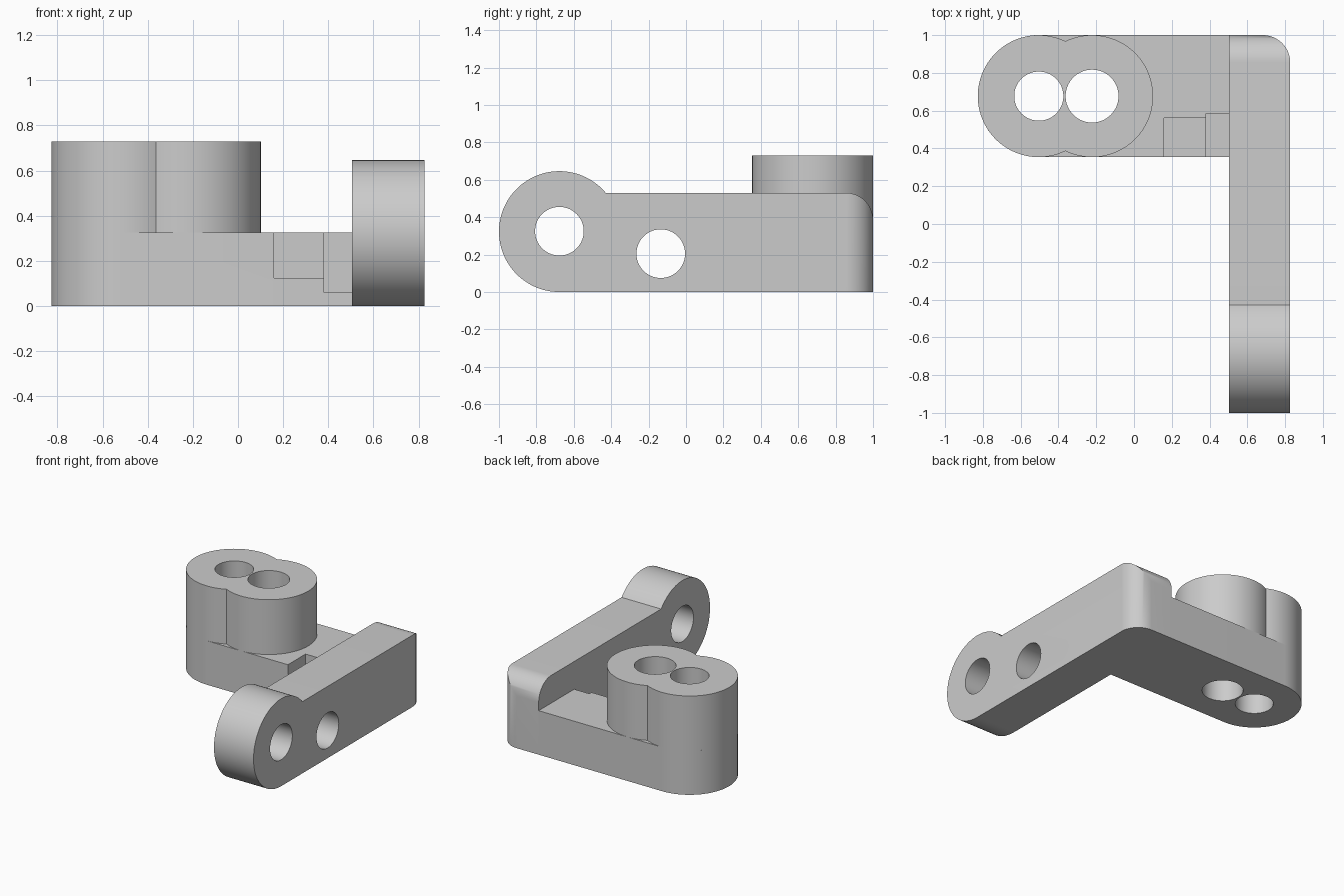
import bpy
import bmesh
from math import radians, sin, cos, asin, degrees
from mathutils import Vector

cube = bpy.data.objects.get("Cube")
if cube:
    bpy.data.objects.remove(cube, do_unlink=True)

grey = bpy.data.materials.new("plain grey")
grey.use_nodes = True
grey.diffuse_color = (0.6, 0.6, 0.6, 1)
grey.node_tree.nodes["Principled BSDF"].inputs["Base Color"].default_value = (0.6, 0.6, 0.6, 1)

R = 0.323          # radius of every rounded end
HOLE = 0.13
ROUND = 0.145      # rounding of the outer corner
X_OUT = 0.827
X_IN = X_OUT - R   # the arm is as thick as the end radius
MID_Y = 1 - R
POST_X = -X_OUT + R
BOSS_X = -0.222
BAR_H = 0.325
BOSS_TOP = 0.73
ARM_H = 0.53


def arc(cx, cy, r, start, end, steps=32):
    angles = [radians(start + (end - start) * i / steps) for i in range(steps + 1)]
    return [(cx + r * cos(a), cy + r * sin(a)) for a in angles]


def circle(cx, cy, r):
    return arc(cx, cy, r, 0, 360, 64)[:-1]


def rect(x0, y0, x1, y1):
    return [(x0, y0), (x1, y0), (x1, y1), (x0, y1)]


def prism(name, outline, low, high, axis="Z"):
    """Extrude an outline: (x, y) along Z or (y, z) along X."""
    bm = bmesh.new()
    place = (lambda u, v: (u, v, low)) if axis == "Z" else (lambda u, v: (low, u, v))
    face = bm.faces.new([bm.verts.new(place(u, v)) for u, v in outline])
    new = bmesh.ops.extrude_face_region(bm, geom=[face])["geom"]
    depth = high - low
    shift = Vector((0, 0, depth)) if axis == "Z" else Vector((depth, 0, 0))
    bmesh.ops.translate(bm, vec=shift, verts=[g for g in new if isinstance(g, bmesh.types.BMVert)])
    bmesh.ops.recalc_face_normals(bm, faces=bm.faces)
    mesh = bpy.data.meshes.new(name)
    bm.to_mesh(mesh)
    bm.free()
    mesh.materials.append(grey)
    obj = bpy.data.objects.new(name, mesh)
    bpy.context.collection.objects.link(obj)
    return obj


def carve(obj, cutters, operation="DIFFERENCE"):
    for cutter in cutters:
        mod = obj.modifiers.new("cut", "BOOLEAN")
        mod.operation = operation
        mod.solver = "EXACT"
        mod.object = cutter
        cutter.hide_render = True
    bpy.context.view_layer.update()
    graph = bpy.context.evaluated_depsgraph_get()
    mesh = bpy.data.meshes.new_from_object(obj.evaluated_get(graph))
    obj.modifiers.clear()
    obj.data = mesh


# Upright side arm with a round eye in front and a rounded back top edge
meet = degrees(asin((ARM_H - R) / R))
arm_outline = ([(1, 0)] + arc(1 - ROUND, ARM_H - ROUND, ROUND, 0, 90, 16)
               + arc(-MID_Y, R, R, meet, 270, 64))
arm = prism("side_arm", arm_outline, X_IN, X_OUT, "X")
corner = prism("corner_shape", [(0, -2), (X_OUT, -2)]
               + arc(X_OUT - ROUND, 1 - ROUND, ROUND, 0, 90, 16) + [(0, 1)], -1, 2)
# Keep the straight faces clear of the trimming shape
for v in corner.data.vertices:
    if v.co.x > X_OUT - 1e-5:
        v.co.x += 0.0002
    if v.co.y > 1 - 1e-5:
        v.co.y += 0.0002
carve(arm, [corner], "INTERSECT")
arm_holes = [prism("arm_hole", circle(y, z, HOLE), 0, 1, "X")
             for y, z in ((-MID_Y, 0.325), (-0.135, 0.205))]
carve(arm, arm_holes)

# Low bar with a round left end
bar = prism("base_bar", [(X_IN, 1 - 2 * R), (X_IN, 1)]
            + arc(POST_X, MID_Y, R, 90, 270, 48), 0, BAR_H)
# Twin boss standing on the bar, outlined by two overlapping circles
half = (BOSS_X - POST_X) / 2
waist = degrees(asin(half / R))
boss = prism("twin_boss", arc(POST_X, MID_Y, R, 90 - waist, 270 + waist, 64)
             + arc(BOSS_X, MID_Y, R, -90 - waist, 90 + waist, 64)[1:-1], BAR_H, BOSS_TOP)
pin_holes = [prism("pin_hole", circle(x, MID_Y, r), -1, 2)
             for x, r in ((POST_X, HOLE), (BOSS_X, 0.14))]
# Stepped pocket in the bar beside the arm
pocket = [prism("pocket_shallow", rect(0.16, 0, 0.4, 0.56), 0.125, 1),
          prism("pocket_deep", rect(0.38, 0, 0.6, 0.585), 0.06, 1)]
carve(bar, pin_holes + pocket)
carve(boss, pin_holes)

for cutter in arm_holes + pin_holes + pocket + [corner]:
    bpy.data.objects.remove(cutter, do_unlink=True)

# Smooth the curved walls and keep the rims sharp
bpy.ops.object.select_all(action="DESELECT")
for obj in (arm, bar, boss):
    obj.select_set(True)
bpy.context.view_layer.objects.active = arm
bpy.ops.object.shade_smooth_by_angle(angle=radians(30))
